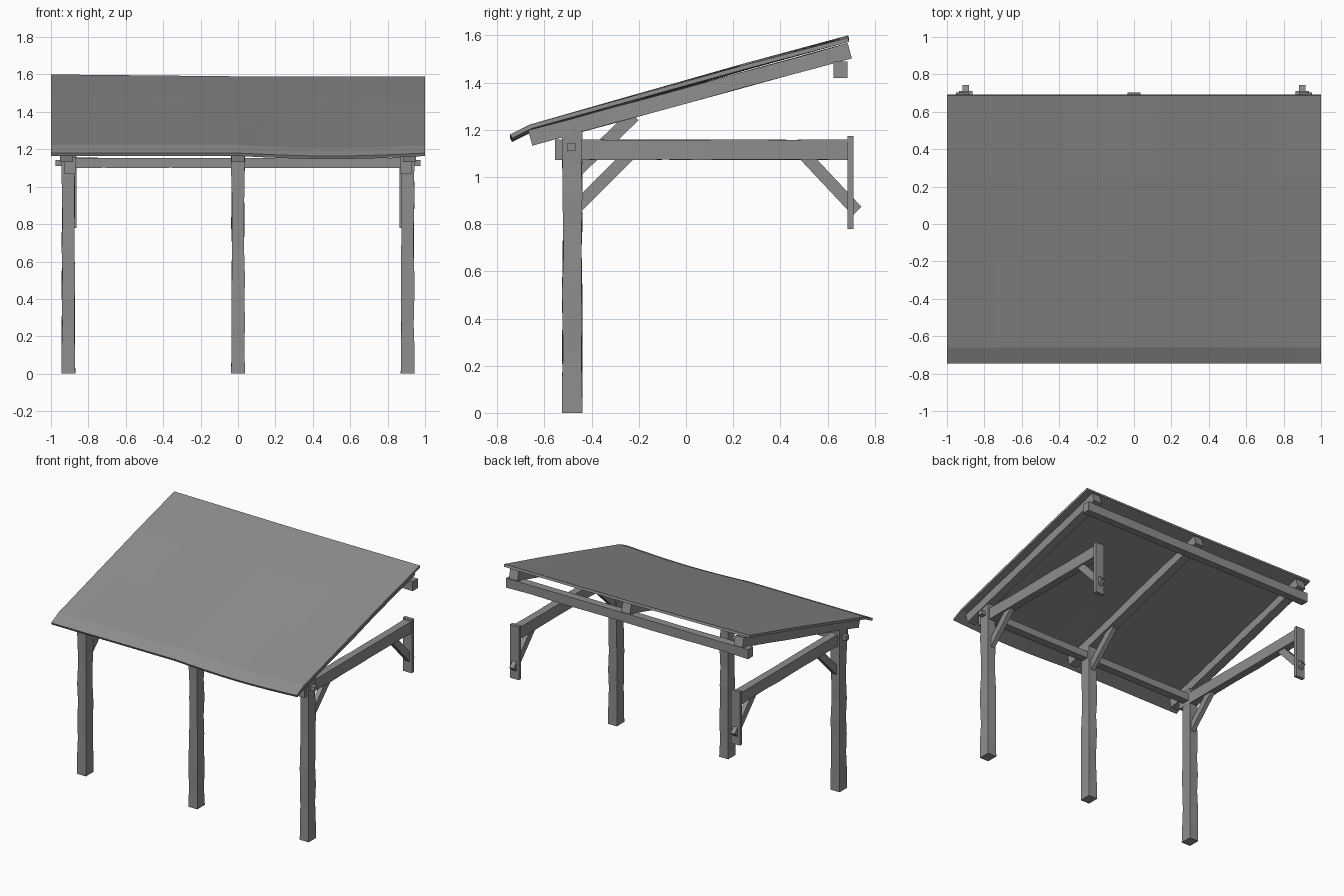
import bpy
import bmesh
import math
import random
from mathutils import Vector

random.seed(4)
cube = bpy.data.objects.get("Cube")
if cube:
    bpy.data.objects.remove(cube, do_unlink=True)


def make_material(name, value):
    mat = bpy.data.materials.new(name)
    mat.use_nodes = True
    color = (value, value, value, 1)
    mat.diffuse_color = color
    mat.node_tree.nodes["Principled BSDF"].inputs["Base Color"].default_value = color
    return mat


grey = make_material("weathered_grey", 0.27)


def add_object(name, bm):
    bmesh.ops.recalc_face_normals(bm, faces=bm.faces)
    mesh = bpy.data.meshes.new(name)
    bm.to_mesh(mesh)
    bm.free()
    mesh.materials.append(grey)
    obj = bpy.data.objects.new(name, mesh)
    bpy.context.collection.objects.link(obj)
    return obj


def beam(name, start, end, width, depth, segments=1, wear=0.0):
    """Rectangular timber between two points, with slightly worn edges."""
    start, end = Vector(start), Vector(end)
    along = (end - start).normalized()
    side = Vector((0, 1, 0)) if abs(along.x) > 0.9 else Vector((1, 0, 0))
    up = side.cross(along)
    bm = bmesh.new()
    rings = []
    for i in range(segments + 1):
        center = start.lerp(end, i / segments)
        ring = []
        for a, b in ((-1, -1), (1, -1), (1, 1), (-1, 1)):
            chip = wear * random.random() if 0 < i < segments else 0
            ring.append(bm.verts.new(center + side * a * (width / 2 - chip)
                                     + up * b * (depth / 2 - chip)))
        rings.append(ring)
    for low, high in zip(rings, rings[1:]):
        for k in range(4):
            n = (k + 1) % 4
            bm.faces.new((low[k], low[n], high[n], high[k]))
    bm.faces.new(rings[0])
    bm.faces.new(rings[-1])
    return add_object(name, bm)


# Gently warped roof sheet with a bent eave
bm = bmesh.new()
columns = 16
grid = []
for y, z in ((-0.745, 1.18), (-0.66, 1.222), (-0.2, 1.35), (0.25, 1.475), (0.687, 1.59)):
    back = (y + 0.745) / 1.43
    row = []
    for i in range(columns + 1):
        x = -1 + 2 * i / columns
        lift = 0.01 * max(0, -x) * back
        sag = 0.016 * math.sin(math.pi * max(0, x)) * (1 - back)
        row.append(bm.verts.new((x, y, z + lift - sag)))
    grid.append(row)
for r0, r1 in zip(grid, grid[1:]):
    for i in range(columns):
        bm.faces.new((r0[i], r0[i + 1], r1[i + 1], r1[i]))
roof = add_object("roof_sheet", bm)
thick = roof.modifiers.new("thickness", "SOLIDIFY")
thick.thickness = 0.018
thick.offset = -1

# Posts and rafters, three of each
for label, x in (("right", -0.907), ("middle", 0), ("left", 0.907)):
    beam(label + "_post", (x, -0.482, 0), (x, -0.482, 1.19), 0.074, 0.087, 9, 0.006)
    beam(label + "_rafter", (x * 1.01, -0.66, 1.165), (x * 1.01, 0.694, 1.535),
         0.07, 0.068, 8, 0.003)

# Horizontal purlins under the eave and the high edge
beam("eave_purlin", (-0.9, -0.485, 1.127), (0.9, -0.485, 1.127), 0.06, 0.056, 10, 0.003)
beam("eave_purlin_tenon", (-0.975, -0.487, 1.126), (0.975, -0.487, 1.126), 0.036, 0.032)
beam("back_purlin", (-0.985, 0.655, 1.455), (0.985, 0.655, 1.455), 0.06, 0.07, 10, 0.003)

# Side tie beams with their hanging posts and braces
for label, s in (("right", -1), ("left", 1)):
    x = 0.9 * s
    beam(label + "_tie_beam", (x, -0.555, 1.115), (x, 0.705, 1.115), 0.06, 0.088, 8, 0.003)
    beam(label + "_hanging_post", (x, 0.697, 0.78), (x, 0.697, 1.173), 0.072, 0.026)
    beam(label + "_post_brace", (x, -0.46, 0.875), (x, -0.24, 1.095), 0.034, 0.052)
    beam(label + "_hanging_brace", (x, 0.5, 1.095), (x, 0.725, 0.855), 0.034, 0.052)

# Brace from middle post to middle rafter
beam("middle_rafter_brace", (0, -0.47, 1.02), (0, -0.22, 1.26), 0.034, 0.055)
